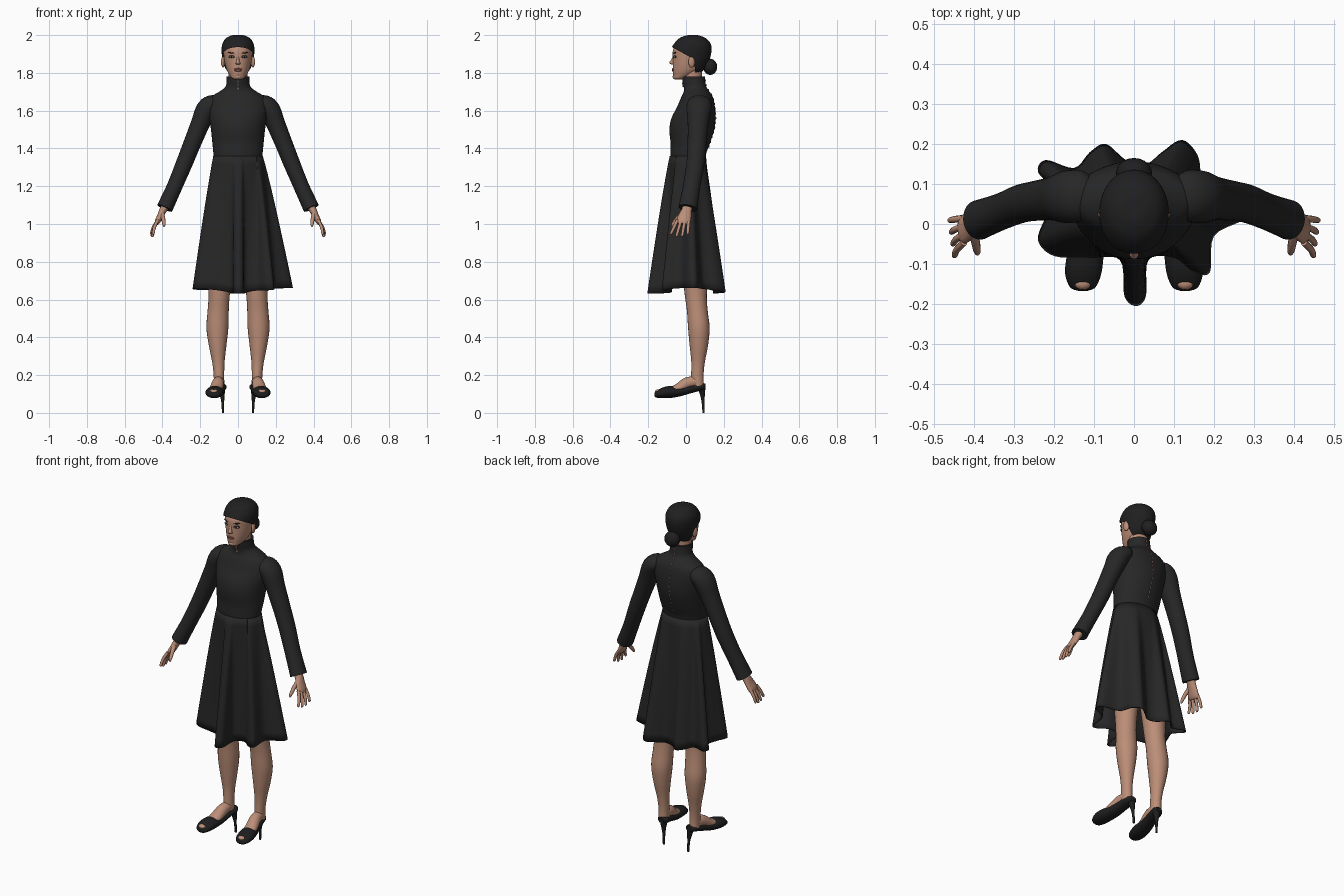
import bpy, bmesh, math
from mathutils import Vector, Matrix

if "Cube" in bpy.data.objects:
    bpy.data.objects.remove(bpy.data.objects["Cube"])


def material(name, color):
    m = bpy.data.materials.new(name)
    m.use_nodes = True
    m.diffuse_color = (*color, 1)
    bsdf = m.node_tree.nodes["Principled BSDF"]
    bsdf.inputs["Base Color"].default_value = (*color, 1)
    bsdf.inputs["Roughness"].default_value = 0.8
    return m


CLOTH = material("black cloth", (0.02, 0.02, 0.02))
HAIR = material("dark hair", (0.014, 0.014, 0.015))
LEATHER = material("black leather", (0.013, 0.013, 0.013))
SKIN = material("skin", (0.5, 0.27, 0.185))
LIP = material("lips", (0.33, 0.11, 0.09))
WHITE = material("eye white", (0.5, 0.45, 0.42))
DARK = material("eye dark", (0.02, 0.014, 0.012))

X, Y, Z = Vector((1, 0, 0)), Vector((0, 1, 0)), Vector((0, 0, 1))
made = []


def finish(name, bm, mat):
    bmesh.ops.recalc_face_normals(bm, faces=bm.faces)
    mesh = bpy.data.meshes.new(name)
    bm.to_mesh(mesh)
    bm.free()
    mesh.materials.append(mat)
    ob = bpy.data.objects.new(name, mesh)
    bpy.context.collection.objects.link(ob)
    made.append(ob)
    return ob


def spline(rows, steps, closed=False):
    """Catmull-Rom resampling of control rows."""
    n, out = len(rows), []
    pick = lambda i: rows[i % n] if closed else rows[max(0, min(n - 1, i))]
    for i in range(n if closed else n - 1):
        p = [pick(i + k) for k in (-1, 0, 1, 2)]
        for s in range(steps):
            t = s / steps
            out.append(tuple(
                b + (c - a) * t / 2 + (a - 2.5 * b + 2 * c - d / 2) * t * t
                + (1.5 * (b - c) + (d - a) / 2) * t ** 3 for a, b, c, d in zip(*p)))
    return out if closed else out + [tuple(rows[-1])]


def skin_rings(bm, rings, cap=True):
    loops = [[bm.verts.new(p) for p in ring] for ring in rings]
    n = len(loops[0])
    for a, b in zip(loops, loops[1:]):
        for i in range(n):
            bm.faces.new((a[i], a[(i + 1) % n], b[(i + 1) % n], b[i]))
    if cap:
        bm.faces.new(loops[0])
        bm.faces.new(loops[-1])


def loft(name, rows, mat, ref=X, normal=None, n=24, steps=4, side=1, bm=None):
    """Elliptical sections (x, y, z, radius along ref, other radius)."""
    rows = spline(rows, steps)
    pts = [Vector((r[0] * side, r[1], r[2])) for r in rows]
    rings = []
    for i, r in enumerate(rows):
        t = normal or (pts[min(i + 1, len(pts) - 1)] - pts[max(i - 1, 0)]).normalized()
        u = (ref - t * ref.dot(t)).normalized()
        v = t.cross(u)
        ang = [math.tau * k / n for k in range(n)]
        rings.append([pts[i] + u * math.cos(a) * max(r[3], 0.001)
                      + v * math.sin(a) * max(r[4], 0.001) for a in ang])
    mesh = bm or bmesh.new()
    skin_rings(mesh, rings)
    return mesh if bm else finish(name, mesh, mat)


def blob(name, loc, radii, mat, turn=0, tilt=0):
    bm = bmesh.new()
    bmesh.ops.create_uvsphere(bm, u_segments=20, v_segments=12, radius=1)
    m = (Matrix.Translation(loc) @ Matrix.Rotation(turn, 4, 'Z')
         @ Matrix.Rotation(tilt, 4, 'Y') @ Matrix.Diagonal((*radii, 1)))
    bm.transform(m)
    return finish(name, bm, mat)


def depth_rows(profile):
    """(z, front y, back y, half width) to loft rows."""
    return [(0, (f + b) / 2, z, w, (b - f) / 2) for z, f, b, w in profile]


# Bodice and high collar
bodice = [(1.32, -.083, .103, .125), (1.37, -.083, .106, .13), (1.43, -.082, .128, .136),
          (1.5, -.088, .15, .143), (1.56, -.077, .157, .152), (1.62, -.047, .153, .16),
          (1.67, -.026, .143, .145), (1.7, -.012, .125, .1), (1.725, -.012, .108, .067),
          (1.755, -.018, .102, .061), (1.782, -.022, .1, .06)]
loft("bodice", depth_rows(bodice), CLOTH, normal=Z, n=40)

# Flared skirt with irregular folds at the hem
hem = [(-.24, -.04), (-.2, -.08), (-.11, -.085), (-.035, -.09), (-.024, -.18), (.005, -.205),
       (.03, -.18), (.036, -.09), (.1, -.085), (.15, -.12), (.19, -.12), (.2, -.03),
       (.28, .015), (.28, .06), (.18, .09), (.16, .17), (.12, .21), (.07, .18), (.03, .15),
       (-.02, .16), (-.07, .2), (-.11, .18), (-.15, .14), (-.22, .16), (-.24, .13),
       (-.2, .08), (-.22, .02)]
rings = [[] for _ in range(17)]
for x, y in spline(hem, 5, closed=True):
    a = math.atan2(y - .01, x)
    top = Vector((.131 * math.cos(a), .01 + .096 * math.sin(a), 1.36))
    low = Vector((x, y, .632 + .03 * math.cos(a) ** 2))
    for k, ring in enumerate(rings):
        t = k / 16
        p = top.lerp(low, t ** .9)
        p.z = top.z + (low.z - top.z) * t
        ring.append(p)
bm = bmesh.new()
skin_rings(bm, rings, cap=False)
skirt = finish("skirt", bm, CLOTH)
mod = skirt.modifiers.new("cloth thickness", 'SOLIDIFY')
mod.thickness = .005

# Row of small gaps down the back closure and one at the throat
for k in range(15):
    z = 1.41 + .025 * k
    for (z0, _, b0, _), (z1, _, b1, _) in zip(bodice, bodice[1:]):
        if z0 <= z < z1:
            y = b0 + (b1 - b0) * (z - z0) / (z1 - z0)
            blob("back_closure_gap", (0, y, z), (.003, .004, .006), SKIN)
blob("collar_notch", (0, -.016, 1.745), (.004, .004, .02), SKIN)

# Neck and head
loft("neck", [(0, .04, 1.7, .05, .05), (0, .035, 1.77, .05, .05),
              (0, .035, 1.83, .05, .05)], SKIN, normal=Z)
skull = [(1.764, -.058, -.025, .014), (1.772, -.066, .0, .032), (1.79, -.068, .045, .046),
         (1.815, -.07, .085, .059), (1.845, -.07, .104, .068), (1.88, -.07, .118, .074),
         (1.92, -.069, .126, .077), (1.95, -.052, .12, .072), (1.975, -.025, .095, .054),
         (1.988, .01, .06, .025), (1.99, .03, .04, .004)]
loft("head", depth_rows(skull), SKIN, normal=Z, n=40)

# Swept-back hair, cut along a hairline
g = .01
bm = bmesh.new()
loft("hair", depth_rows([(z + g * max(0, z - 1.89) / .1, f - g, b + g, w + g)
                         for z, f, b, w in skull]), HAIR, normal=Z, n=48, bm=bm)
front, nape = Vector((0, -.075, 1.937)), Vector((0, .05, 1.8))
slope, back = Vector((0, .55, 1)), Vector((0, 1, .12))
for co, no in ((front, slope), (nape, back)):
    bmesh.ops.bisect_plane(bm, geom=bm.verts[:] + bm.edges[:] + bm.faces[:],
                           plane_co=co, plane_no=no)
bare = []
for f in bm.faces:
    c = f.calc_center_median()
    if (c - front).dot(slope) < 0 and (c - nape).dot(back) < 0:
        bare.append(f)
bmesh.ops.delete(bm, geom=bare, context='FACES')
finish("hair", bm, HAIR)
blob("hair_bun", (0, .128, 1.832), (.045, .037, .043), HAIR)

# Face
loft("nose", [(0, -.062, 1.893, .007, .006), (0, -.068, 1.872, .007, .009),
              (0, -.074, 1.855, .011, .014), (0, -.07, 1.847, .012, .012),
              (0, -.064, 1.843, .006, .005)], SKIN, normal=Z, n=16)
blob("upper_lip", (0, -.068, 1.82, ), (.022, .006, .005), LIP)
blob("lower_lip", (0, -.068, 1.813), (.018, .007, .006), LIP)
blob("chin", (0, -.056, 1.78), (.02, .015, .014), SKIN)
for s in (-1, 1):
    blob("eye_liner", (s * .034, -.0595, 1.885), (.018, .004, .0075), DARK, s * .42)
    blob("eye", (s * .034, -.0615, 1.884), (.013, .004, .0045), WHITE, s * .42)
    blob("iris", (s * .034, -.0637, 1.884), (.005, .003, .0045), DARK, s * .42)
    blob("eyebrow", (s * .036, -.0605, 1.906), (.02, .004, .003), DARK, s * .42, -s * .1)
    blob("ear", (s * .079, .03, 1.858), (.01, .018, .03), SKIN, s * .3)

# Limbs, hands and shoes, mirrored
for s, label in ((1, "left"), (-1, "right")):
    loft(label + "_sleeve", [
        (.1, .075, 1.66, .03, .02), (.125, .073, 1.645, .06, .043), (.165, .068, 1.61, .066, .055),
        (.2, .064, 1.53, .055, .05), (.245, .058, 1.42, .05, .046), (.285, .05, 1.32, .048, .044),
        (.335, .03, 1.2, .046, .041), (.388, .01, 1.084, .05, .043)], CLOTH, Y, side=s)
    loft(label + "_palm", [
        (.375, .01, 1.11, .026, .022), (.396, .004, 1.075, .027, .02), (.41, -.005, 1.045, .034, .017),
        (.425, -.013, 1.015, .037, .015), (.432, -.016, 1.0, .033, .01)],
        SKIN, Y, side=s, n=16)
    for k in range(4):
        y, drop = .014 - .02 * k, .012 * (k in (1, 2))
        tip = Vector((.462 - .004 * k, y * 1.5 - .012, .945 - drop))
        base = Vector((.425, y, 1.02))
        mid = base.lerp(tip, .5) + Vector((.005, 0, 0))
        end = base.lerp(tip, .94)
        loft(label + "_finger", [(*base, .009, .009), (*mid, .0085, .0085),
                                 (*end, .007, .007), (*tip, .002, .002)], SKIN, Y, side=s, n=10)
    loft(label + "_thumb", [(.403, -.015, 1.06, .013, .013), (.396, -.045, 1.03, .011, .011),
                            (.392, -.068, 1.0, .009, .009), (.391, -.076, .985, .003, .003)],
         SKIN, Y, side=s, n=10)
    loft(label + "_leg", [
        (.085, .04, .95, .078, .08), (.095, .048, .75, .065, .068), (.1, .052, .62, .056, .058),
        (.105, .06, .54, .056, .055), (.109, .068, .45, .058, .057), (.108, .068, .36, .047, .049),
        (.104, .064, .27, .033, .036), (.101, .06, .2, .028, .033), (.1, .06, .14, .028, .035)],
        SKIN, normal=Z, side=s)
    loft(label + "_foot", [(.1, .065, .165, .026, .026), (.106, .01, .158, .031, .032),
                           (.115, -.04, .13, .035, .026), (.122, -.09, .115, .036, .018)],
         SKIN, side=s)
    # Shoe sections: x, y, sole z, upper z, half width
    sections = [(.128, -.167, .088, .104, .012), (.128, -.158, .081, .116, .032),
                (.127, -.125, .078, .134, .045), (.122, -.08, .079, .143, .046),
                (.113, -.03, .088, .138, .041), (.102, .03, .105, .15, .035),
                (.093, .08, .118, .158, .033), (.09, .103, .126, .154, .018)]
    loft(label + "_shoe", [(x, y, (a + b) / 2, w, (b - a) / 2) for x, y, a, b, w in sections],
         LEATHER, normal=Y, side=s)
    blob(label + "_toes", (s * .128, -.148, .112), (.021, .016, .013), SKIN)
    loft(label + "_heel", [(.088, .08, .14, .024, .024), (.085, .086, .105, .015, .015),
                           (.081, .09, .06, .008, .008), (.079, .093, 0, .006, .006)],
         LEATHER, normal=Z, side=s, n=14)

# Smooth shading with crisp edges
bpy.ops.object.select_all(action='DESELECT')
for ob in made:
    ob.select_set(True)
bpy.context.view_layer.objects.active = skirt
bpy.ops.object.shade_smooth_by_angle(angle=math.radians(50))
